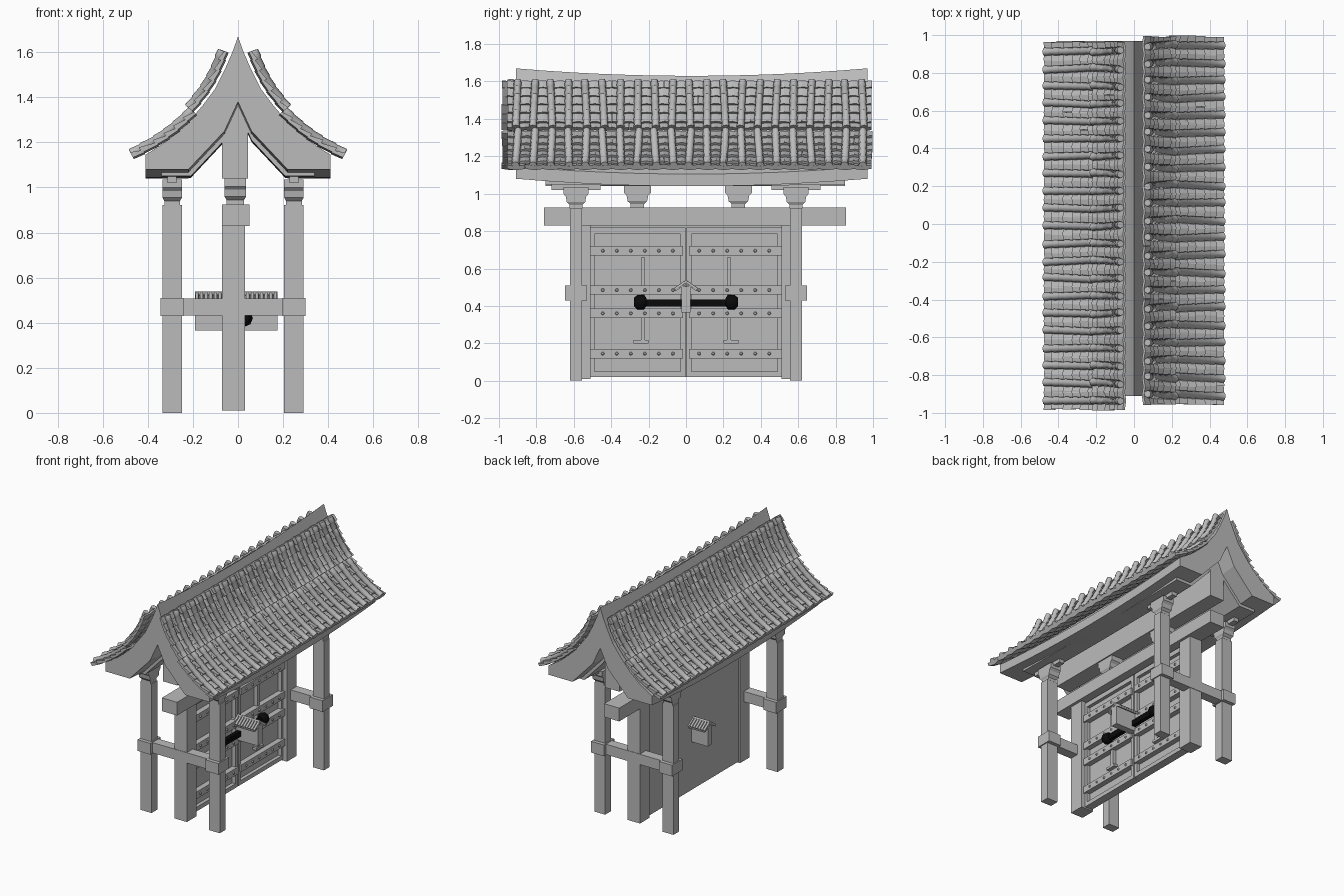
import bpy, bmesh, math, random
from mathutils import Vector

random.seed(4)
if "Cube" in bpy.data.objects:
    bpy.data.objects.remove(bpy.data.objects["Cube"])


def material(name, rgb):
    m = bpy.data.materials.new(name)
    m.use_nodes = True
    m.diffuse_color = (*rgb, 1)
    m.node_tree.nodes["Principled BSDF"].inputs["Base Color"].default_value = (*rgb, 1)
    return m


GREY = material("plain grey", (0.5, 0.5, 0.5))
BLACK = material("black iron", (0.003, 0.003, 0.003))


def finish(name, bm, mat=GREY):
    bmesh.ops.recalc_face_normals(bm, faces=bm.faces)
    me = bpy.data.meshes.new(name)
    bm.to_mesh(me)
    bm.free()
    me.materials.append(mat)
    ob = bpy.data.objects.new(name, me)
    bpy.context.collection.objects.link(ob)
    return ob


def add_box(bm, x, y, z):
    """Box from (low, high) pairs on each axis."""
    vs = bmesh.ops.create_cube(bm, size=1)["verts"]
    for v in vs:
        v.co = [(a + b) / 2 + c * (b - a) for (a, b), c in zip((x, y, z), v.co)]


def box(name, x, y, z, mat=GREY):
    bm = bmesh.new()
    add_box(bm, x, y, z)
    return finish(name, bm, mat)


def loft(name, rings, mat=GREY):
    """Skin matching rings of points and cap both ends."""
    bm = bmesh.new()
    rows = [[bm.verts.new(p) for p in ring] for ring in rings]
    n = len(rows[0])
    for a, b in zip(rows, rows[1:]):
        for i in range(n):
            j = (i + 1) % n
            bm.faces.new((a[i], a[j], b[j], b[i]))
    bm.faces.new(rows[0])
    bm.faces.new(rows[-1])
    return finish(name, bm, mat)


def tubes(name, paths, depth, mat=GREY):
    """Round tubes along lists of (point, radius factor)."""
    cu = bpy.data.curves.new(name, "CURVE")
    cu.dimensions = "3D"
    cu.bevel_depth = depth
    cu.bevel_resolution = 2
    cu.use_fill_caps = True
    for path in paths:
        s = cu.splines.new("POLY")
        s.points.add(len(path) - 1)
        for p, (co, r) in zip(s.points, path):
            p.co = (*co, 1)
            p.radius = r
    ob = bpy.data.objects.new(name, cu)
    bpy.context.collection.objects.link(ob)
    cu.materials.append(mat)
    bpy.ops.object.select_all(action="DESELECT")
    ob.select_set(True)
    bpy.context.view_layer.objects.active = ob
    bpy.ops.object.convert(target="MESH")
    bpy.ops.object.shade_smooth_by_angle(angle=math.radians(50))


def sample(pts, t):
    """Smooth point on a four-point Catmull-Rom profile."""
    f = t * (len(pts) - 1)
    i = min(int(f), len(pts) - 2)
    f -= i
    p = [Vector(pts[max(0, min(len(pts) - 1, i + k))]) for k in (-1, 0, 1, 2)]
    return 0.5 * (2 * p[1] + (p[2] - p[0]) * f + (2 * p[0] - 5 * p[1] + 4 * p[2] - p[3]) * f * f
                  + (3 * p[1] - p[0] - 3 * p[2] + p[3]) * f ** 3)


def sagging(name, half, y0, y1, sag):
    """Mirror a half profile (x, z) and sweep it along y with a sag."""
    rings = []
    top, under = half
    prof = [(-x, z) for x, z in reversed(top[1:])] + top
    prof += under[:-1] + [under[-1]] + [(-x, z) for x, z in reversed(under[:-1])]
    for k in range(13):
        t = k / 6 - 1
        y = (y0 + y1) / 2 + t * (y1 - y0) / 2
        rings.append([(x, y, z - sag * (1 - t * t)) for x, z in prof])
    return loft(name, rings)


# Roof body with its lower lining
sagging("roof_body", ([(0, 1.67), (0.025, 1.6), (0.06, 1.52), (0.1, 1.44), (0.16, 1.36),
                       (0.23, 1.28), (0.31, 1.21), (0.41, 1.145)],
                      [(0.41, 1.08), (0.22, 1.08), (0.06, 1.25), (0, 1.38)]), -0.91, 0.97, 0.04)
sagging("roof_lining", ([(0, 1.4), (0.06, 1.27), (0.22, 1.1), (0.34, 1.1)],
                        [(0.34, 1.05), (0.21, 1.05), (0.06, 1.21), (0, 1.34)]), -0.75, 0.85, 0.008)

# Ridge purlin with a pointed top
ridge = [(-0.07, 1.04), (0.045, 1.04), (0.045, 1.25), (-0.01, 1.36), (-0.07, 1.25)]
loft("ridge_purlin", [[(x, y, z) for x, z in ridge] for y in (-0.75, 0.85)])

# Roof tiles: stepped pan tiles and round cover tiles in two courses per side
COURSES = {"upper": [(0.06, 1.605), (0.09, 1.525), (0.14, 1.435), (0.21, 1.345)],
           "lower": [(0.195, 1.335), (0.27, 1.265), (0.36, 1.2), (0.47, 1.14)]}
BAYS, PITCH = 21, 0.0925
for side, label, mid in ((1, "left", 0.02), (-1, "right", -0.01)):
    for course, pts in COURSES.items():
        bm = bmesh.new()
        paths = []
        for b in range(BAYS):
            yc = mid + (b - (BAYS - 1) / 2) * PITCH
            # Pan tiles dip between covers and overlap like shingles
            for k in range(6):
                a, c = sample(pts, k / 6), sample(pts, min(1, (k + 1.15) / 6))
                n = Vector((a.y - c.y, c.x - a.x)).normalized()
                lift = 0.012 + random.uniform(0, 0.006)
                skew = random.uniform(-0.004, 0.004)
                quad = [a - n * 0.014, c - n * 0.01, c + n * lift, a - n * 0.002]
                rows = []
                for u in (-0.5, 0, 0.5):
                    dip = n * (-0.006 if u == 0 else 0.002)
                    rows.append([bm.verts.new((side * (q + dip).x, yc + u * PITCH * 1.06 + skew,
                                               (q + dip).y)) for q in quad])
                for r, s in zip(rows, rows[1:]):
                    for i in range(4):
                        j = (i + 1) % 4
                        bm.faces.new((r[i], r[j], s[j], s[i]))
                bm.faces.new(rows[0])
                bm.faces.new(rows[-1])
            # Cover tile with flared joints
            drift = random.uniform(-0.008, 0.008)
            path = []
            for k in range(6):
                for f, r in ((0.04, 0.88), (0.96, 1.05)):
                    t = (k + f) / 6
                    p, q = sample(pts, t), sample(pts, min(1, t + 0.01))
                    d = q - p if t < 0.99 else p - sample(pts, t - 0.01)
                    n = Vector((-d.y, d.x)).normalized()
                    p = p + n * 0.012
                    path.append(((side * p.x, yc + drift * (t - 0.5) * 2, p.y), r))
            paths.append(path)
        finish(f"{label}_{course}_pan_tiles", bm)
        tubes(f"{label}_{course}_cover_tiles", paths, 0.021)


# Posts, bracket capitals and cross ties
def capital(name, x, y, z0, hx, hy):
    steps = [(0, 0.85, 1), (0.02, 0.85, 1), (0.035, 1.05, 1.45), (0.065, 1.05, 1.6),
             (0.08, 1.05, 2.0), (0.115, 1.05, 2.0)]
    loft(name, [[(x + sx * hx * a, y + sy * hy * b, z0 + h)
                 for sx, sy in ((-1, -1), (1, -1), (1, 1), (-1, 1))] for h, a, b in steps])


for end, s in (("front", -1), ("back", 1)):
    yp = s * 0.588
    for label, x in (("right", -0.292), ("left", 0.248)):
        box(f"{end}_{label}_post", (x - 0.043, x + 0.043), (yp - 0.033, yp + 0.033), (0, 0.922))
        capital(f"{end}_{label}_capital", x, yp, 0.92, 0.041, 0.034)
        box(f"{end}_{label}_bearing", (x - 0.02, x + 0.02), (yp - 0.13, yp + 0.13), (1.02, 1.07))
        box(f"{end}_{label}_tie_collar", (x - 0.051, x + 0.051), (yp - 0.059, yp + 0.059), (0.43, 0.51))
    box(f"{end}_cross_tie", (-0.3, 0.26), (yp - 0.035, yp + 0.035), (0.433, 0.507))
    box(f"{end}_door_post", (-0.07, 0.03), sorted((s * 0.51, s * 0.62)), (0.01, 0.84))
    capital(f"{end}_lintel_bracket", -0.012, 0.01 + s * 0.27, 0.925, 0.046, 0.036)
box("lintel", (-0.07, 0.05), (-0.76, 0.855), (0.83, 0.925))

# Double door: plain at the back, framed and barred on the other face
box("door_back_panel", (-0.06, -0.025), (-0.515, 0.515), (0.02, 0.83))
BARS = (0.145, 0.36, 0.485, 0.695)
for label, s in (("front", -1), ("back", 1)):
    def span(a, b):
        return tuple(sorted((s * a, s * b)))
    bm = bmesh.new()
    for a, b in ((0.004, 0.03), (0.49, 0.515)):
        add_box(bm, (-0.03, 0), span(a, b), (0.02, 0.82))
    for z in ((0.02, 0.05), (0.785, 0.82)):
        add_box(bm, (-0.03, 0), span(0.03, 0.49), z)
    finish(f"{label}_door_frame", bm)
    bm = bmesh.new()
    for z in BARS:
        add_box(bm, (-0.03, 0.014), span(0.016, 0.51), (z - 0.025, z + 0.025))
    finish(f"{label}_door_bars", bm)
    tubes(f"{label}_door_studs", [[((0.012, s * (0.07 + 0.075 * i), z), 1), ((0.021, s * (0.07 + 0.075 * i), z), 0.6)]
                                  for z in BARS for i in range(6)], 0.01)
    # Tapering upright with a small foot
    box(f"{label}_door_upright", (-0.03, 0.002), span(0.218, 0.24), (0.21, 0.66))
    box(f"{label}_upright_foot", (-0.03, 0.006), span(0.2, 0.28), (0.2, 0.218))

# Sliding bolt with swollen ends
box("bolt_bar", (0.01, 0.04), (-0.25, 0.25), (0.397, 0.435), BLACK)
tubes("bolt_knobs", [[((0.028, s * y, 0.42), r) for y, r in
                      ((0.212, 0.6), (0.225, 1), (0.262, 1), (0.278, 0.6))] for s in (-1, 1)], 0.038, BLACK)

# Projecting board with its own small tiled roof, running through the door
box("sign_board", (-0.19, 0.175), (-0.025, 0.025), (0.365, 0.505))
rows = [[(x, y, z + h) for y, z in ((-0.06, 0.485), (0, 0.522), (0.06, 0.485))] +
        [(x, y, z + h - 0.008) for y, z in ((0.06, 0.485), (0, 0.522), (-0.06, 0.485))]
        for x, h in ((-0.19, 0), (0.175, 0))]
loft("small_roof", rows)
tubes("small_roof_tiles", [[((-0.182 + i * 0.0205, s * 0.06, 0.489), 1),
                            ((-0.182 + i * 0.0205, s * 0.004, 0.527), 1)]
                           for i in range(18) for s in (-1, 1)], 0.008)
tubes("small_roof_ridge", [[((-0.19, 0, 0.529), 1), ((0.175, 0, 0.529), 1)]], 0.009)
